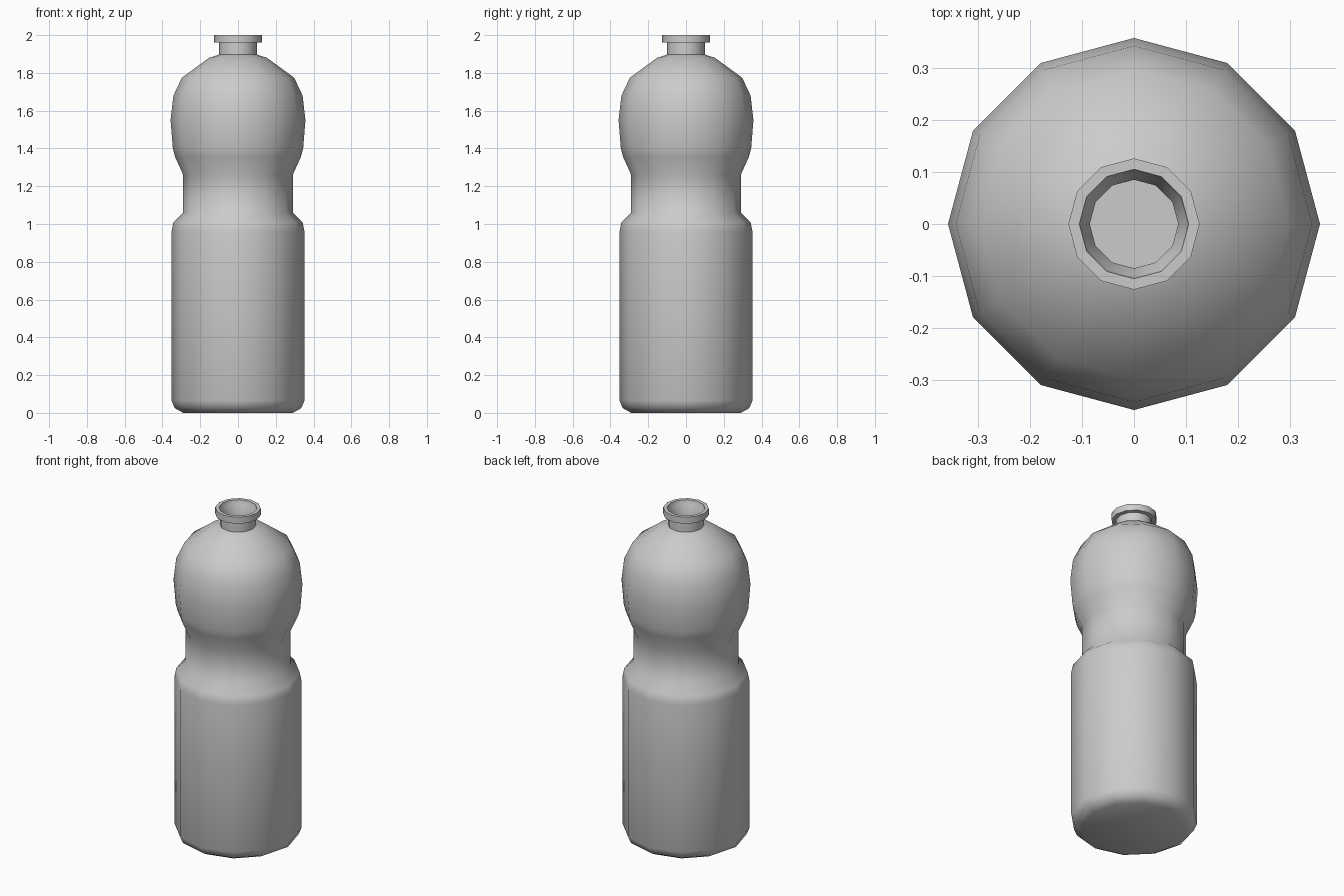
import bpy, bmesh, math

if "Cube" in bpy.data.objects:
    bpy.data.objects.remove(bpy.data.objects["Cube"])

SIDES = 12

# Outer silhouette (radius, height), from base to lip
outer = [(0.29, 0.0), (0.335, 0.025), (0.352, 0.065), (0.352, 0.96),
         (0.342, 1.01), (0.29, 1.06), (0.29, 1.26), (0.333, 1.355),
         (0.345, 1.40), (0.357, 1.55), (0.342, 1.68), (0.297, 1.775),
         (0.153, 1.88), (0.10, 1.897), (0.10, 1.96), (0.126, 1.96), (0.126, 2.0)]

# Hollow inside: flared mouth, neck, then the wall followed back down
mouth = [(0.105, 2.0), (0.10, 1.975), (0.085, 1.95), (0.085, 1.885)]
wall = [(r - 0.016, max(z, 0.016)) for r, z in outer[12:0:-1]]


def lathe(name, profile):
    """Revolve a profile around z and cap both ends."""
    bm = bmesh.new()
    rings = []
    for r, z in profile:
        rings.append([bm.verts.new((r * math.cos(2 * math.pi * i / SIDES),
                                    r * math.sin(2 * math.pi * i / SIDES), z))
                      for i in range(SIDES)])
    for a, b in zip(rings, rings[1:]):
        for i in range(SIDES):
            j = (i + 1) % SIDES
            bm.faces.new((a[i], a[j], b[j], b[i]))
    bm.faces.new(rings[0][::-1])
    bm.faces.new(rings[-1])
    bmesh.ops.recalc_face_normals(bm, faces=bm.faces[:])
    mesh = bpy.data.meshes.new(name)
    bm.to_mesh(mesh)
    bm.free()
    obj = bpy.data.objects.new(name, mesh)
    bpy.context.collection.objects.link(obj)
    return obj


# Bottle shell
bottle = lathe("bottle", outer + mouth + wall)
bpy.context.view_layer.objects.active = bottle
bottle.select_set(True)
bpy.ops.object.shade_smooth_by_angle(angle=math.radians(60))
